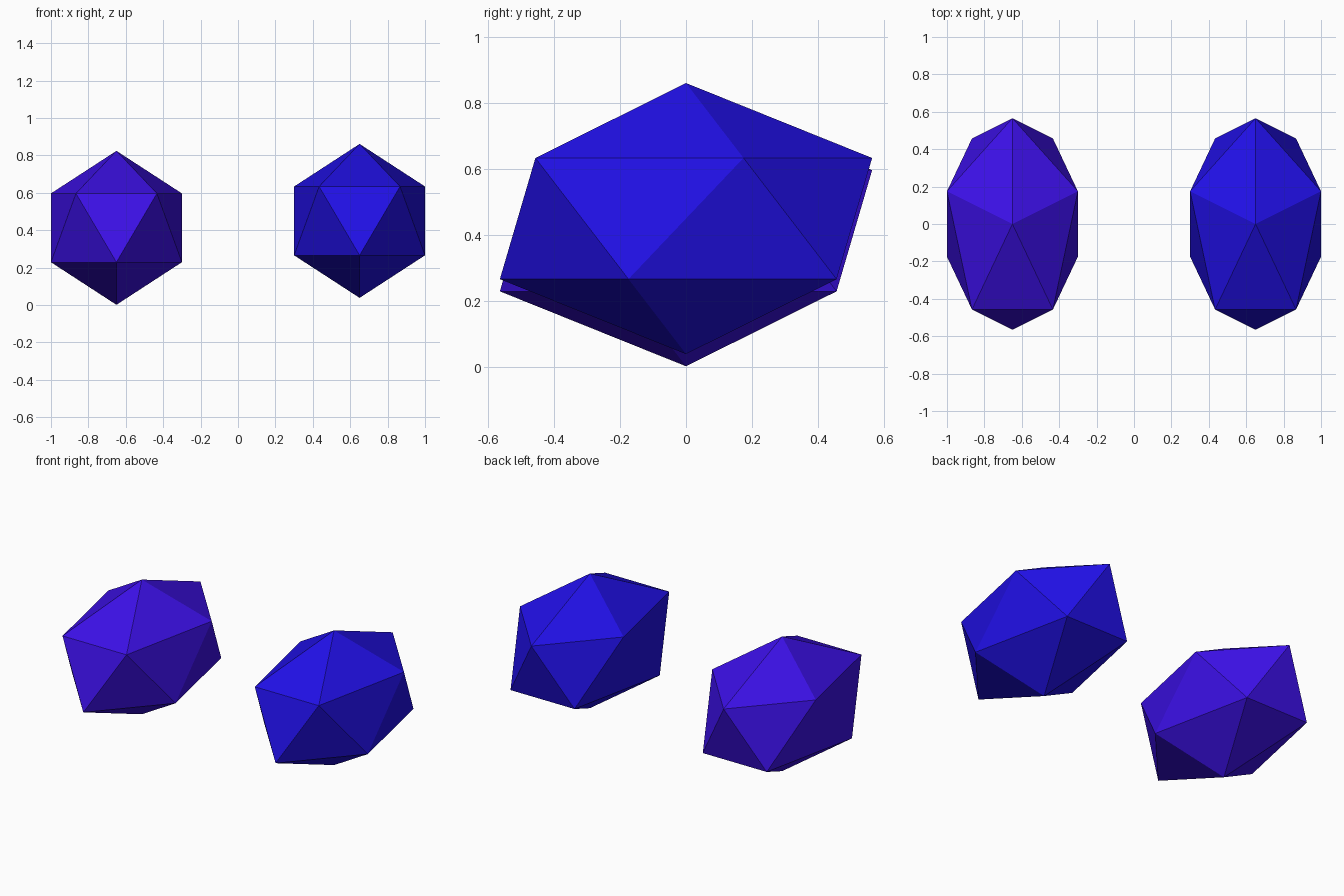
import bpy, math

if "Cube" in bpy.data.objects:
    bpy.data.objects.remove(bpy.data.objects["Cube"])

RADII = (0.632, 0.4115, 0.4115)   # local x is turned to point along +y


def gem(name, x, z, colour):
    # flat-faced icosahedron stretched front to back
    bpy.ops.mesh.primitive_ico_sphere_add(
        subdivisions=1, radius=1, location=(x, 0, z),
        rotation=(0, 0, math.pi / 2))
    ob = bpy.context.object
    ob.name = name
    ob.scale = RADII
    mat = bpy.data.materials.new(name + "_colour")
    mat.diffuse_color = (*colour, 1)
    mat.use_nodes = True
    mat.node_tree.nodes["Principled BSDF"].inputs["Base Color"].default_value = mat.diffuse_color
    ob.data.materials.append(mat)


# left purple gem sits on the floor, right blue gem slightly higher
gem("left_gem", -0.65, 0.4125, (0.045, 0.005, 0.8))
gem("right_gem", 0.65, 0.4495, (0.015, 0.005, 0.8))
